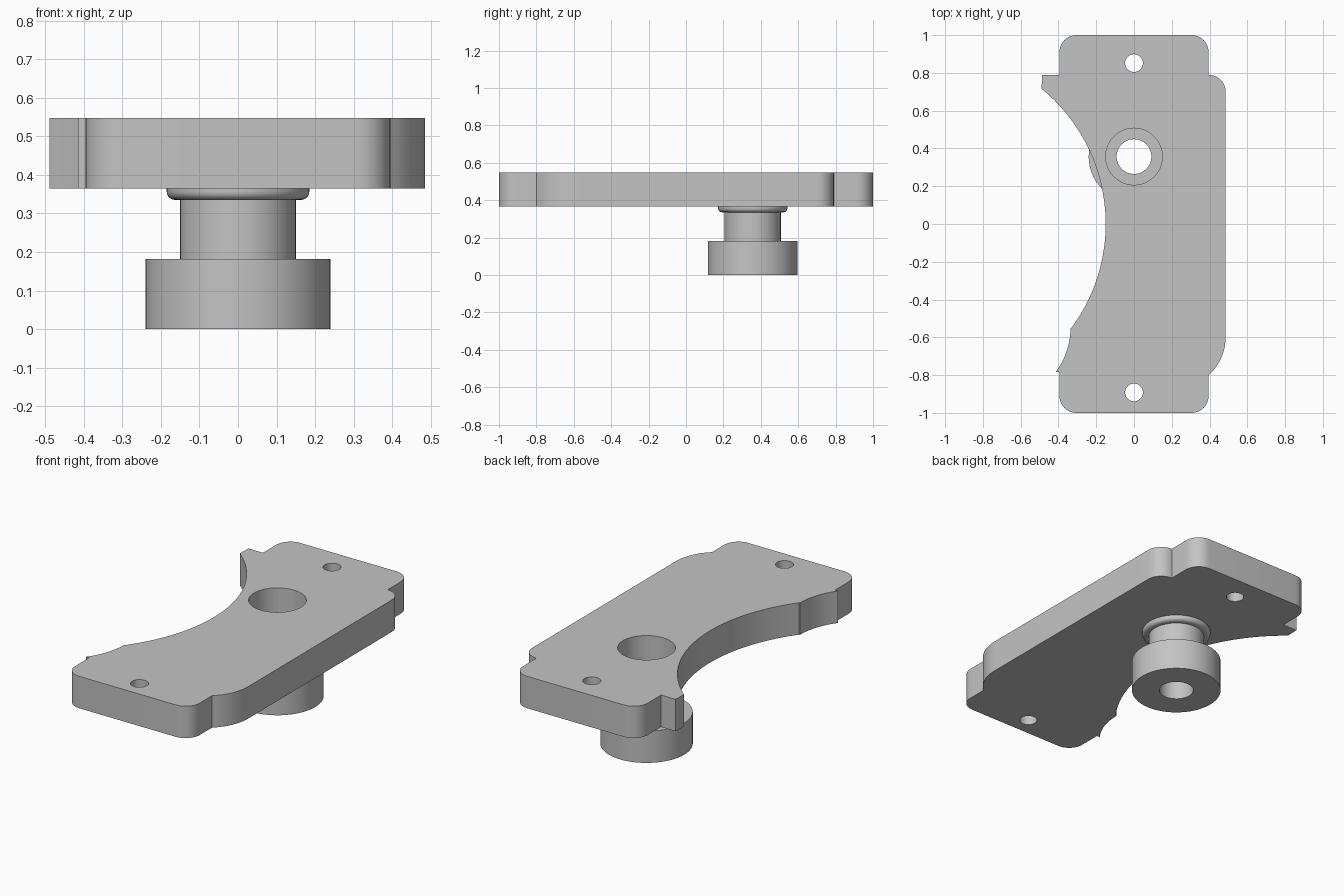
import bpy
import bmesh
from math import cos, sin, radians, tau

cube = bpy.data.objects.get("Cube")
if cube:
    bpy.data.objects.remove(cube, do_unlink=True)

grey = bpy.data.materials.new("plain grey")
grey.use_nodes = True
grey.diffuse_color = (0.55, 0.55, 0.55, 1)
grey.node_tree.nodes["Principled BSDF"].inputs["Base Color"].default_value = grey.diffuse_color

BOTTOM, TOP = 0.365, 0.548   # plate heights
BORE_Y = 0.357               # spool axis


def arc(cx, cy, r, start, end, steps=10):
    """Points on a circular arc, angles in degrees."""
    angles = [radians(start + (end - start) * i / steps) for i in range(steps + 1)]
    return [(cx + r * cos(a), cy + r * sin(a)) for a in angles]


def circle(cx, cy, r, steps=48):
    return arc(cx, cy, r, 0, 360, steps)[:-1]


def finish(obj):
    """Assign the material and smooth the curved walls."""
    obj.data.materials.clear()
    obj.data.materials.append(grey)
    bpy.ops.object.select_all(action='DESELECT')
    obj.select_set(True)
    bpy.context.view_layer.objects.active = obj
    bpy.ops.object.shade_smooth_by_angle(angle=radians(30))


def extruded_plate(name, loops):
    """Filled outline with holes, extruded from BOTTOM to TOP."""
    curve = bpy.data.curves.new(name, 'CURVE')
    curve.dimensions = '2D'
    curve.fill_mode = 'BOTH'
    curve.extrude = (TOP - BOTTOM) / 2
    for loop in loops:
        spline = curve.splines.new('POLY')
        spline.points.add(len(loop) - 1)
        for point, (x, y) in zip(spline.points, loop):
            point.co = (x, y, 0, 1)
        spline.use_cyclic_u = True
    obj = bpy.data.objects.new(name, curve)
    obj.location.z = (TOP + BOTTOM) / 2
    bpy.context.collection.objects.link(obj)
    bpy.ops.object.select_all(action='DESELECT')
    obj.select_set(True)
    bpy.context.view_layer.objects.active = obj
    bpy.ops.object.convert(target='MESH')
    obj = bpy.context.object
    bm = bmesh.new()
    bm.from_mesh(obj.data)
    bmesh.ops.remove_doubles(bm, verts=bm.verts, dist=0.0005)
    bmesh.ops.recalc_face_normals(bm, faces=bm.faces)
    bm.to_mesh(obj.data)
    bm.free()
    finish(obj)


def lathe(name, profile, y, steps=64):
    """Closed (radius, z) profile spun about a vertical axis."""
    bm = bmesh.new()
    rings = [[bm.verts.new((r * cos(tau * i / steps), r * sin(tau * i / steps), z))
              for i in range(steps)] for r, z in profile]
    for a, b in zip(rings, rings[1:] + rings[:1]):
        for i in range(steps):
            j = (i + 1) % steps
            bm.faces.new((a[i], a[j], b[j], b[i]))
    bmesh.ops.recalc_face_normals(bm, faces=bm.faces)
    mesh = bpy.data.meshes.new(name)
    bm.to_mesh(mesh)
    bm.free()
    obj = bpy.data.objects.new(name, mesh)
    obj.location.y = y
    bpy.context.collection.objects.link(obj)
    finish(obj)


# Plate outline, counterclockwise from the front left tab corner
outline = (
    arc(-0.305, -0.91, 0.09, 180, 270)
    + arc(0.305, -0.91, 0.09, 270, 360)
    + arc(0.218, -0.60, 0.267, -48.5, 0)
    + arc(0.395, 0.70, 0.09, 0, 90)
    + arc(0.305, 0.91, 0.09, 0, 90)
    + arc(-0.305, 0.91, 0.09, 90, 180)
    + [(-0.395, 0.79), (-0.487, 0.79)]
    + arc(-1.075, 0, 0.925, 50.7, -36.5, 48)
    + arc(-0.721, -0.55, 0.385, 0, -37.3)
    + [(-0.395, -0.783)]
)
extruded_plate("plate", [
    outline,
    circle(0, BORE_Y, 0.15),
    circle(0, 0.852, 0.047),
    circle(0, -0.892, 0.047),
])

# Hollow spool: wide foot, neck and rounded collar under the plate
collar_round = arc(0.163, 0.357, 0.022, -90, 0, 6)
lathe("spool", [(0.092, 0), (0.24, 0), (0.24, 0.182), (0.15, 0.182), (0.15, 0.335)]
      + collar_round + [(0.185, BOTTOM), (0.092, BOTTOM)], BORE_Y)
